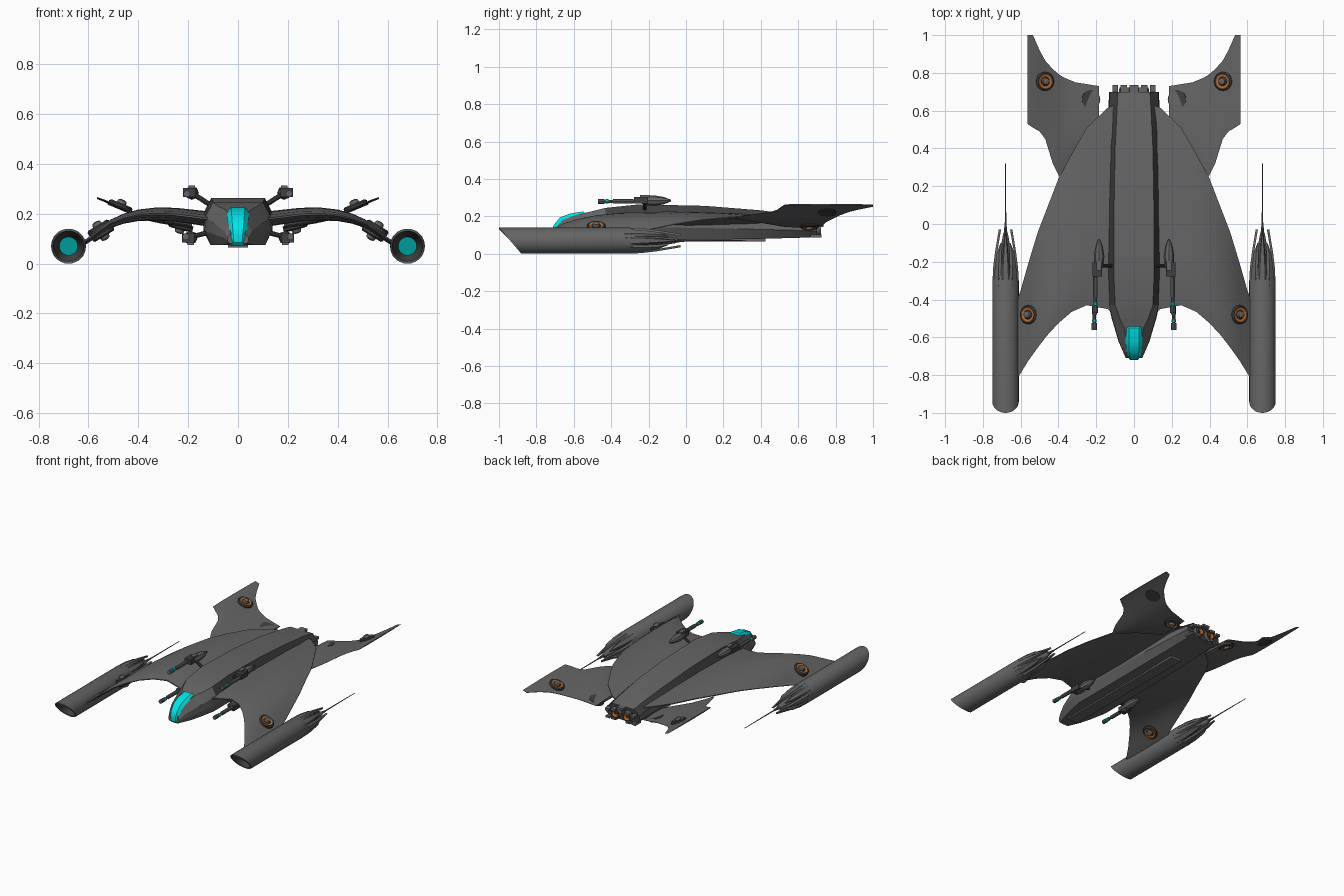
import bpy
import bmesh
from math import sin, cos, pi, radians
from mathutils import Vector

default_cube = bpy.data.objects.get("Cube")
if default_cube:
    bpy.data.objects.remove(default_cube)


def material(name, red, green, blue):
    mat = bpy.data.materials.new(name)
    mat.use_nodes = True
    mat.diffuse_color = (red, green, blue, 1)
    shader = next(n for n in mat.node_tree.nodes if n.type == 'BSDF_PRINCIPLED')
    shader.inputs["Base Color"].default_value = (red, green, blue, 1)
    return mat


GREY = material("hull grey", 0.13, 0.13, 0.13)
DARK = material("dark grey", 0.05, 0.05, 0.05)
CYAN = material("canopy cyan", 0, 0.8, 0.82)
TEAL = material("intake teal", 0, 0.33, 0.33)
ORANGE = material("glow orange", 0.55, 0.14, 0.015)


def loft(name, rings, colour=GREY, caps=None, mirror=True, angle=32):
    """Skin closed rings; colour is a material or a rule (band, side, y) -> material."""
    rule = colour if callable(colour) else (lambda band, side, y: colour)
    caps = caps or (rule(0, 0, 0), rule(len(rings) - 2, 0, 0))
    mesh = bpy.data.meshes.new(name)
    bm = bmesh.new()
    rows = [[bm.verts.new(p) for p in ring] for ring in rings]
    slots = []

    def face(verts, mat):
        if mat not in slots:
            slots.append(mat)
            mesh.materials.append(mat)
        f = bm.faces.new(verts)
        f.material_index = slots.index(mat)
        f.smooth = True

    count = len(rows[0])
    for i, (a, b) in enumerate(zip(rows, rows[1:])):
        for j in range(count):
            k = (j + 1) % count
            face((a[j], a[k], b[k], b[j]), rule(i, j, a[j].co.y))
    face(rows[0][::-1], caps[0])
    face(rows[-1], caps[1])
    bmesh.ops.recalc_face_normals(bm, faces=bm.faces)
    for edge in bm.edges:
        edge.smooth = edge.calc_face_angle(0) < radians(angle)
    bm.to_mesh(mesh)
    bm.free()
    obj = bpy.data.objects.new(name, mesh)
    bpy.context.collection.objects.link(obj)
    if mirror:
        obj.modifiers.new("Mirror", 'MIRROR')
    return obj


def lathe(name, profile, origin, axis, colours, sides=16, **options):
    """Turn (radius, height) pairs around an axis; one colour per band."""
    spin = Vector((0, 0, 1)).rotation_difference(Vector(axis).normalized())
    rings = [[Vector(origin) + spin @ Vector((r * cos(t), r * sin(t), h))
              for t in (2 * pi * s / sides for s in range(sides))]
             for r, h in profile]
    if isinstance(colours, list):
        return loft(name, rings, lambda band, side, y: colours[band], **options)
    return loft(name, rings, colours, **options)


def rod(name, start, end, radius, colour=GREY, sides=10):
    axis = Vector(end) - Vector(start)
    return lathe(name, [(radius, 0), (radius, axis.length)], start, axis, colour, sides)


def box(name, centre, size, colour=GREY, mirror=True):
    c, h = Vector(centre), Vector(size) / 2
    corners = [(-1, -1), (1, -1), (1, 1), (-1, 1)]
    return loft(name, [[c + Vector((h.x * u, h.y * s, h.z * v)) for u, v in corners]
                       for s in (-1, 1)], colour, mirror=mirror)


def panel(name, stations):
    """Thin airfoil panel from spanwise (x, front, back, height, thickness)."""
    section = [(0, .12), (.06, .5), (.2, .9), (.45, 1), (.75, .7), (1, .12)]
    rings = []
    for x, front, back, z, thick in stations:
        def point(f, t, sign):
            return (x, front + (back - front) * f, z + sign * t * thick / 2)
        rings.append([point(f, t, 1) for f, t in section] +
                     [point(f, t, -1) for f, t in reversed(section)])
    return loft(name, rings)


# Fuselage: y, top width, shoulder width, belly width, top, shoulder, belly heights
hull = [
    (-.71, .03, .042, .035, .12, .105, .08),
    (-.68, .035, .055, .045, .165, .13, .078),
    (-.62, .04, .08, .065, .2, .15, .075),
    (-.55, .05, .1, .085, .216, .165, .075),
    (-.5, .075, .115, .095, .228, .175, .075),
    (-.43, .1, .13, .11, .245, .19, .075),
    (-.25, .107, .135, .11, .264, .21, .075),
    (.1, .105, .135, .11, .256, .2, .075),
    (.4, .1, .135, .105, .232, .18, .08),
    (.6, .09, .132, .1, .205, .165, .085),
    (.7, .085, .128, .095, .187, .15, .09),
]
rings = []
for y, top, shoulder, belly, zt, zs, zb in hull:
    half = [(top, zt), (shoulder, zs), (shoulder * 1.03, (zs + zb) / 2), (belly, zb)]
    rings.append([(x, y, z) for x, z in half] + [(-x, y, z) for x, z in half[::-1]])
loft("fuselage", rings,
     lambda band, side, y: DARK if side in (0, 6) and y > -.48 else GREY,
     caps=(GREY, DARK), mirror=False, angle=15)
box("belly_keel", (0, -.1, .075), (.08, 1.05, .02), mirror=False)

# Canopy wrapping over the nose
canopy = [(-.715, .085, .028), (-.72, .12, .032), (-.708, .152, .037),
          (-.675, .193, .042), (-.62, .215, .046), (-.55, .226, .045)]
loft("canopy", [[(-w, y + .014, z - .014), (-w * .6, y, z), (w * .6, y, z),
                 (w, y + .014, z - .014)] for y, z, w in canopy], CYAN, mirror=False)

# Tail flaps and exhausts
for x, width in ((.1, .03), (.055, .035)):
    box("upper_tail_flap", (x, .7, .17 - x * .2), (width, .07, .016))
    box("lower_tail_flap", (x, .695, .095), (width, .06, .014))
box("centre_tail_flap", (0, .695, .18), (.05, .08, .016), mirror=False)
lathe("exhaust", [(.036, 0), (.032, .025), (.025, .026), (.02, .008), (.012, .006), (.006, .02)],
      (.045, .697, .132), (0, 1, 0), [GREY, DARK, ORANGE, ORANGE, DARK])

# Wings arching down to the engine pods
panel("wing", [
    (.08, -.5, .64, .178, .06), (.14, -.45, .615, .182, .06), (.25, -.43, .51, .196, .056),
    (.33, -.465, .37, .199, .052), (.4, -.525, .24, .194, .046), (.46, -.59, .085, .18, .04),
    (.51, -.655, -.045, .16, .035), (.56, -.725, -.21, .126, .028), (.6, -.79, -.35, .094, .022),
    (.625, -.83, -.42, .08, .02)])

# Swept tail fins rising outward
panel("tail_fin", [
    (.185, .5, .73, .15, .018), (.31, .38, .75, .17, .018), (.37, .29, .775, .182, .016),
    (.395, .25, .79, .19, .016), (.43, .32, .82, .205, .016), (.47, .45, .865, .222, .014),
    (.5, .49, .92, .236, .012), (.535, .51, 1, .252, .01), (.565, .53, 1, .263, .008)])

# Round emitters on both faces of wings and fins
emitter = [(.05, -.012), (.05, .008), (.043, .014), (.036, .012), (.025, .01),
           (.021, .012), (.017, .026), (.006, .03)]
emitter_colours = [DARK, DARK, DARK, ORANGE, DARK, GREY, GREY]
for name, spot, normal in (
        ("upper_wing_emitter", (.557, -.48, .142), (.52, 0, .85)),
        ("lower_wing_emitter", (.543, -.48, .122), (-.52, 0, -.85)),
        ("upper_fin_emitter", (.473, .755, .229), (-.38, 0, .92)),
        ("lower_fin_emitter", (.23, .66, .15), (.25, 0, -.95))):
    lathe(name, emitter, spot, normal, emitter_colours, sides=20)

# Engine pods with a raked intake
POD_X, POD_Z, POD_R = .68, .07, .07


def pod_ring(radius, y, rake=0):
    turns = [2 * pi * s / 28 for s in range(28)]
    return [(POD_X + radius * cos(t), y + rake * (1 - sin(t)) / 2,
             POD_Z + radius * sin(t)) for t in turns]


pod_colours = [DARK, GREY, GREY, GREY, GREY]
loft("engine_pod", [pod_ring(.037, -.85), pod_ring(.061, -1, .12), pod_ring(POD_R, -1, .12),
                    pod_ring(POD_R, -.3), pod_ring(.045, -.22), pod_ring(.012, -.05)],
     lambda band, side, y: pod_colours[band], caps=(TEAL, GREY))
rod_axis = (0, 1, 0)
lathe("pod_needle", [(.012, 0), (.004, .08), (.002, .39)], (POD_X, -.07, POD_Z), rod_axis, GREY, 8)

# Tapered blades around the back of each pod
for n in range(8):
    turn = 2 * pi * n / 8
    out = Vector((cos(turn), 0, sin(turn)))
    side = Vector((-sin(turn), 0, cos(turn)))
    tip = -.03 if n % 2 == 0 else -.1
    rings = []
    for y, radius, width in ((-.33, .069, .026), (-.24, .067, .023),
                             (-.15, .056, .014), (tip, .036, .002)):
        base = Vector((POD_X, y, POD_Z))
        rings.append([base + out * (radius - drop) + side * width * s
                      for drop, s in ((0, -.6), (0, .6), (.012, 1), (.012, -1))])
    loft("pod_blade", rings)


# Twin-mount guns above and below the hull
def gun(label, x, z, shift, anchor):
    def at(dx, y, dz=0):
        return (x + dx, y + shift, z + dz)
    up = 1 if z > .2 else -1
    lathe(label + "_gun_pod", [(.01, 0), (.024, .03), (.028, .08), (.02, .13), (.005, .17)],
          at(-.005, -.25, .004 * up), (0, 1, 0), GREY, 8)
    box(label + "_gun_receiver", at(.005, -.24, .006 * up), (.05, .075, .036), DARK)
    box(label + "_gun_sight", at(-.005, -.22, .026 * up), (.026, .05, .014))
    rod(label + "_gun_barrel", at(.015, -.46), at(.015, -.22), .009)
    rod(label + "_gun_sleeve", at(.015, -.39), at(.015, -.28), .013)
    rod(label + "_gun_muzzle", at(.015, -.47), at(.015, -.435), .014)
    rod(label + "_gun_band", at(.015, -.43), at(.015, -.415), .0125, CYAN)
    rod(label + "_gun_strut", anchor, at(-.01, -.22), .01, DARK)


gun("upper", .19, .28, 0, (.11, -.22, .235))
gun("lower", .195, .108, -.09, (.1, -.3, .13))
